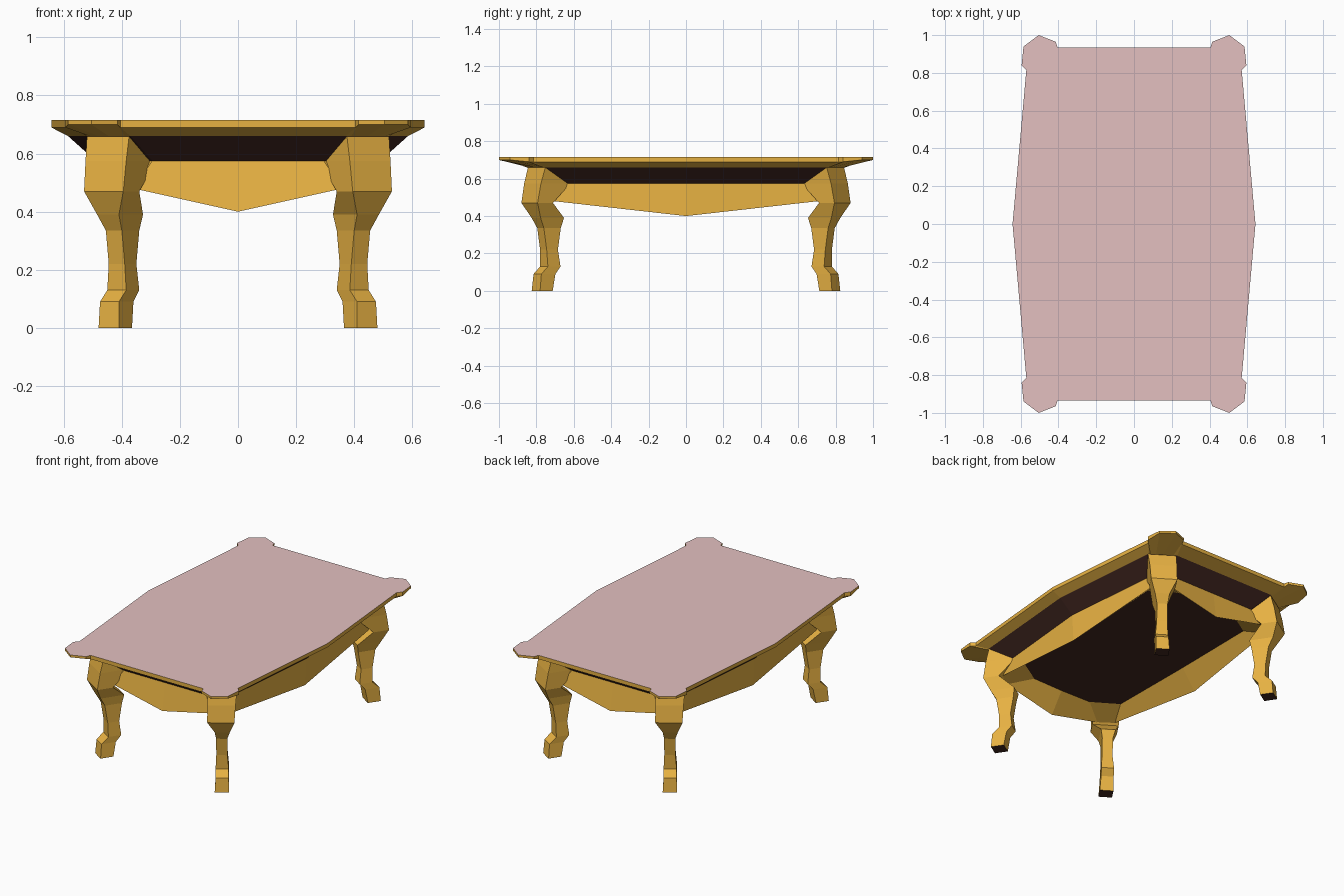
import bpy, bmesh

cube = bpy.data.objects.get("Cube")
if cube:
    bpy.data.objects.remove(cube, do_unlink=True)


def material(name, rgb):
    m = bpy.data.materials.new(name)
    m.use_nodes = True
    color = (*rgb, 1)
    m.diffuse_color = color
    m.node_tree.nodes["Principled BSDF"].inputs["Base Color"].default_value = color
    return m


GOLD, DARK, PINK = range(3)
mats = [material("golden wood", (0.87, 0.48, 0.06)),
        material("dark wood", (0.055, 0.02, 0.015)),
        material("dusty pink", (0.77, 0.53, 0.53))]


def loft(name, rings, sides, first, last):
    """Join matching rings of points; one material per band and per cap."""
    bm = bmesh.new()
    loops = [[bm.verts.new(p) for p in ring] for ring in rings]
    for a, b, mat in zip(loops, loops[1:], sides):
        for i in range(len(a)):
            j = (i + 1) % len(a)
            bm.faces.new((a[i], a[j], b[j], b[i])).material_index = mat
    bm.faces.new(loops[0]).material_index = first
    bm.faces.new(loops[-1]).material_index = last
    bmesh.ops.recalc_face_normals(bm, faces=bm.faces)
    mesh = bpy.data.meshes.new(name)
    bm.to_mesh(mesh)
    bm.free()
    for m in mats:
        mesh.materials.append(m)
    obj = bpy.data.objects.new(name, mesh)
    bpy.context.collection.objects.link(obj)


def full_ring(quarter):
    """Mirror a quarter outline, from the x axis to the y axis, all round."""
    half = quarter + [(-x, y, z) for x, y, z in reversed(quarter[:-1])]
    return half + [(-x, -y, z) for x, y, z in half[1:-1]]


def at(z, points):
    return full_ring([(x, y, z) for x, y in points])


# Table top: bowed sides, thinner eared corners, chamfered underside
outline = [(.643, 0), (.57, .815), (.595, .84), (.585, .94),
           (.505, 1.0), (.415, .965), (.405, .935), (0, .935)]
rim = [(x, y, .70 if y > .935 else .69) for x, y in outline]
under = [(.585, 0), (.52, .755), (.51, .762), (.48, .78),
         (.445, .803), (.39, .838), (.37, .85), (0, .85)]
loft("table_top", [at(.715, outline), full_ring(rim), at(.66, under)],
     [GOLD, GOLD], PINK, GOLD)

# Apron: dark sloped cove, pointed gold skirt, recessed dark underside
skirt_edge = [(.48, 0, .40), (.445, .71, .48), (.36, .775, .48), (0, .775, .40)]
loft("apron",
     [at(.66, [(.585, 0), (.52, .755), (.37, .85), (0, .85)]),
      at(.575, [(.49, 0), (.43, .64), (.295, .75), (0, .75)]),
      full_ring(skirt_edge),
      at(.53, [(.385, 0), (.38, .58), (.22, .68), (0, .685)])],
     [DARK, GOLD, GOLD], DARK, DARK)

# Curved legs turned to the corners:
# height, near x, far x and outermost y of the outer face, inward depth in x
profile = [(0, .41, .48, .825, .045), (.09, .41, .475, .815, .05),
           (.13, .385, .45, .78, .045), (.22, .39, .445, .78, .04),
           (.335, .40, .455, .795, .06), (.39, .41, .485, .825, .083),
           (.47, .395, .53, .88, .055), (.575, .385, .525, .865, .105),
           (.66, .375, .52, .845, .105)]
SLOPE = .64   # fall of the outer face in y per unit of x
INWARD = 1.5  # y depth per unit of x depth


def leg(name, sx, sy):
    rings = []
    for z, near, far, y, d in profile:
        side_y = y - SLOPE * (far - near)
        corners = [(near, y), (far, side_y),
                   (far - d, side_y - INWARD * d), (near - d, y - INWARD * d)]
        rings.append([(sx * cx, sy * cy, z) for cx, cy in corners])
    loft(name, rings, [GOLD] * (len(rings) - 1), DARK, GOLD)


for end, sy in (("front", -1), ("back", 1)):
    for side, sx in (("left", 1), ("right", -1)):
        leg(f"{end}_{side}_leg", sx, sy)
